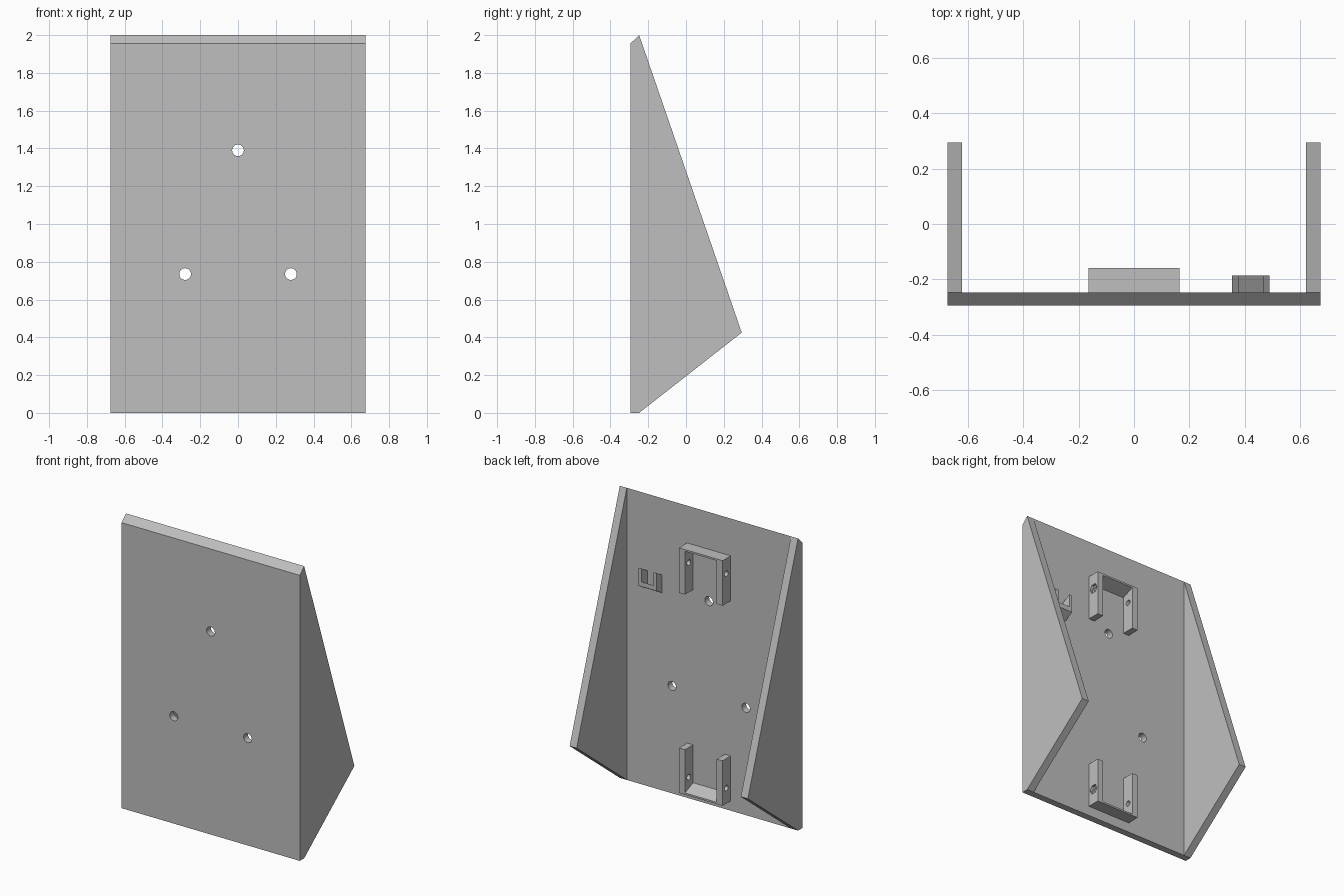
import bpy, bmesh, math
from mathutils import Matrix, Vector

if "Cube" in bpy.data.objects:
    bpy.data.objects.remove(bpy.data.objects["Cube"])

grey = bpy.data.materials.new("light grey")
grey.use_nodes = True
colour = (0.52, 0.52, 0.52, 1)
grey.diffuse_color = colour
grey.node_tree.nodes["Principled BSDF"].inputs["Base Color"].default_value = colour

FRONT, INNER = -0.295, -0.248     # plate faces along y


def add_object(name, bm):
    bmesh.ops.recalc_face_normals(bm, faces=bm.faces)
    mesh = bpy.data.meshes.new(name)
    bm.to_mesh(mesh)
    bm.free()
    mesh.materials.append(grey)
    obj = bpy.data.objects.new(name, mesh)
    bpy.context.collection.objects.link(obj)
    return obj


def extrude_x(name, profile, x0, x1):
    """Extrude a (y, z) profile from x0 to x1."""
    bm = bmesh.new()
    face = bm.faces.new([bm.verts.new((x0, y, z)) for y, z in profile])
    out = bmesh.ops.extrude_face_region(bm, geom=[face])
    verts = [v for v in out["geom"] if isinstance(v, bmesh.types.BMVert)]
    bmesh.ops.translate(bm, verts=verts, vec=(x1 - x0, 0, 0))
    return add_object(name, bm)


def drill(target, centre, axis, radius, depth, sides=24):
    """Cut a round or hexagonal hole along the given axis."""
    bm = bmesh.new()
    turn = Vector((0, 0, 1)).rotation_difference(Vector(axis)).to_matrix().to_4x4()
    bmesh.ops.create_cone(bm, cap_ends=True, segments=sides, radius1=radius,
                          radius2=radius, depth=depth,
                          matrix=Matrix.Translation(centre) @ turn)
    cutter = add_object(target.name + "_cutter", bm)
    cutter.hide_render = True
    cutter.hide_viewport = True
    mod = target.modifiers.new("hole", "BOOLEAN")
    mod.operation = "DIFFERENCE"
    mod.solver = "EXACT"
    mod.object = cutter


# Back plate with bevelled top edge and three screw holes
plate = extrude_x("plate", [(FRONT, 0), (INNER, 0), (INNER, 2), (FRONT, 1.955)],
                  -0.622, 0.622)
for x, z in ((0, 1.39), (-0.28, 0.735), (0.28, 0.735)):
    drill(plate, (x, FRONT, z), (0, 1, 0), 0.031, 0.3)

# Triangular side walls
wall = [(FRONT, 0), (INNER, 0), (0.295, 0.425), (INNER, 2), (FRONT, 1.955)]
for side, s in (("left", 1), ("right", -1)):
    extrude_x(side + "_wall", wall, s * 0.622, s * 0.675)

# Two U-shaped brackets facing each other, with a wedge bar and drilled legs
BACK = -0.16
for label, end, d in (("upper", 1.745, -1), ("lower", 0.067, 1)):
    tip, hole_z = end + d * 0.308, end + d * 0.105
    leg = [(INNER, end), (BACK, end), (BACK, tip), (INNER, tip)]
    for side, s in (("left", 1), ("right", -1)):
        part = extrude_x(f"{label}_bracket_{side}_leg", leg, s * 0.12, s * 0.165)
        # the lower bracket's screw sits at the same height above its bar
        z = hole_z
        drill(part, (s * 0.14, -0.202, z), (1, 0, 0), 0.019, 0.2)
        if s > 0:     # nut pocket on the outer face
            drill(part, (0.165, -0.202, z), (1, 0, 0), 0.034, 0.04, 6)
    bar = [(INNER, end), (BACK, end), (BACK, end + d * 0.012), (INNER, end + d * 0.048)]
    extrude_x(f"{label}_bracket_bar", bar, -0.12, 0.12)

# Small slanted U-shaped clip
def slanted(z0, z1, rise=0.036, depth=-0.187):
    return [(INNER, z0), (depth, z0 + rise), (depth, z1 + rise), (INNER, z1)]


extrude_x("clip_left_leg", slanted(1.352, 1.475), 0.467, 0.49)
extrude_x("clip_right_leg", slanted(1.352, 1.475), 0.355, 0.378)
extrude_x("clip_bar", slanted(1.352, 1.385), 0.378, 0.467)
